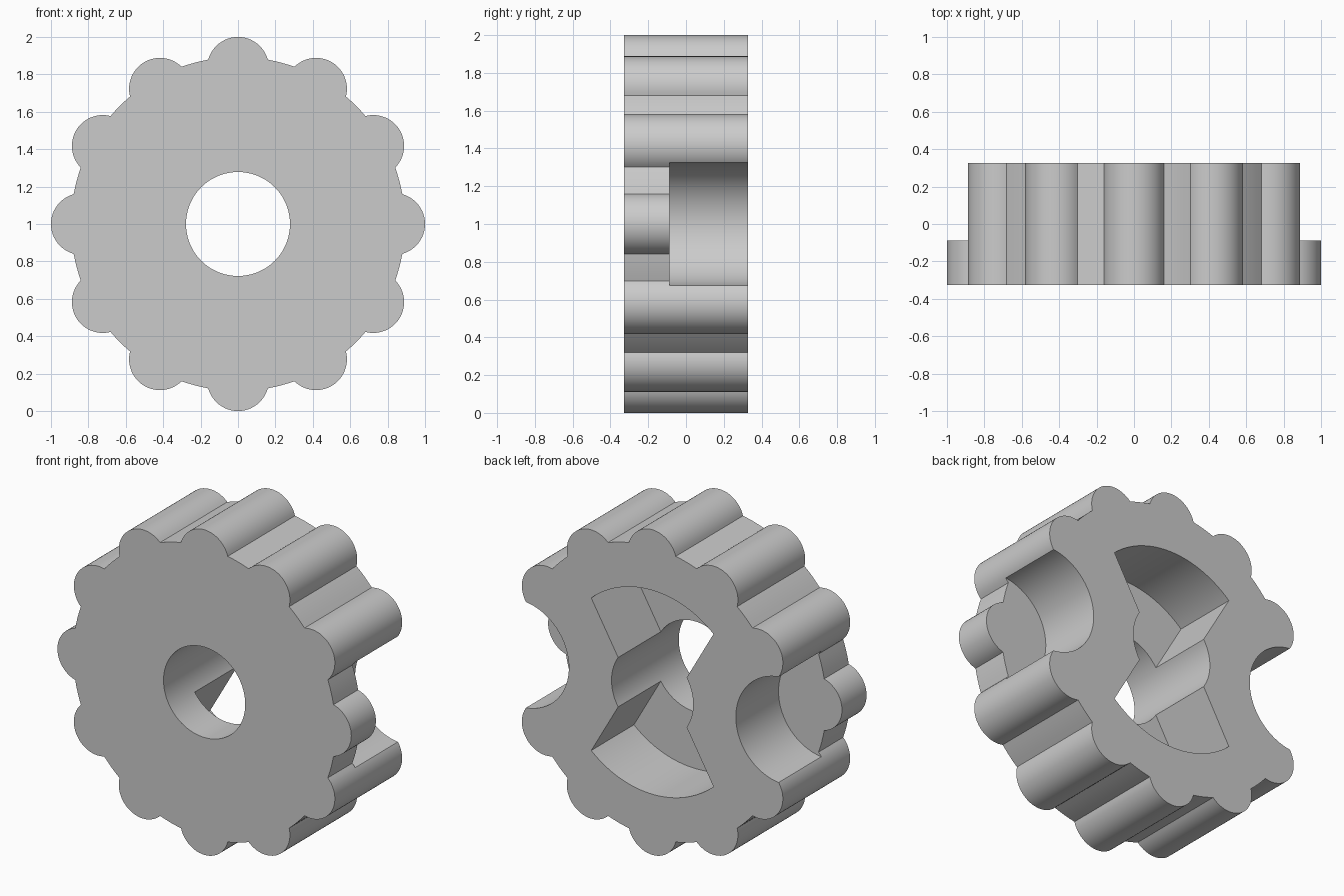
import bpy, bmesh
from math import pi, sin, cos, acos, atan2, sqrt

HALF = 0.327        # half of the knob's depth
FLOOR = -0.088      # depth of the pockets cut from the back
DISC, LOBE, LOBE_AT = 0.893, 0.165, 0.835
LOBES = 12
BORE = 0.278

if "Cube" in bpy.data.objects:
    bpy.data.objects.remove(bpy.data.objects["Cube"])

grey = bpy.data.materials.new("plain grey")
grey.use_nodes = True
colour = (0.6, 0.6, 0.6, 1)
grey.diffuse_color = colour
grey.node_tree.nodes["Principled BSDF"].inputs["Base Color"].default_value = colour


def arc(cx, cz, r, a0, a1, n):
    """Points on an arc, both ends included."""
    return [(cx + r * cos(a0 + (a1 - a0) * i / n),
             cz + r * sin(a0 + (a1 - a0) * i / n)) for i in range(n + 1)]


def prism(name, outline, y0, y1):
    """Extrude an x-z outline along y, centred at z = 1."""
    bm = bmesh.new()
    face = bm.faces.new([bm.verts.new((x, y0, z + 1)) for x, z in outline])
    side = bmesh.ops.extrude_face_region(bm, geom=[face])["geom"]
    moved = [v for v in side if isinstance(v, bmesh.types.BMVert)]
    bmesh.ops.translate(bm, verts=moved, vec=(0, y1 - y0, 0))
    bmesh.ops.recalc_face_normals(bm, faces=bm.faces)
    mesh = bpy.data.meshes.new(name)
    bm.to_mesh(mesh)
    bm.free()
    mesh.materials.append(grey)
    obj = bpy.data.objects.new(name, mesh)
    bpy.context.collection.objects.link(obj)
    return obj


# Scalloped outline: round lobes joined by short arcs of the disc
half = acos((LOBE_AT**2 + DISC**2 - LOBE**2) / (2 * LOBE_AT * DISC))
sweep = atan2(DISC * sin(half), DISC * cos(half) - LOBE_AT)
step = 2 * pi / LOBES
outline = []
for i in range(LOBES):
    a = i * step
    outline += arc(LOBE_AT * cos(a), LOBE_AT * sin(a), LOBE, a - sweep, a + sweep, 24)
    outline += arc(0, 0, DISC, a + half, a + step - half, 4)[1:-1]
knob = prism("knob_body", outline, -HALF, HALF)

# Centre bore, right through
cutters = [prism("bore_cutter", arc(0, 0, BORE, 0, 2 * pi, 96)[:-1], -1, 1)]

# Bow-tie pocket in the back: two fans meeting at a narrow waist
waist, radius = 0.145, 0.627
along = (-waist + sqrt(4 * radius**2 - 3 * waist**2)) / 2
corner = atan2(along * sin(pi / 3), waist + along / 2)
fan = arc(0, 0, radius, corner, pi - corner, 40)
bow = [(waist, 0)] + fan + [(-waist, 0)] + [(-x, -z) for x, z in fan]
cutters.append(prism("bow_tie_cutter", bow, FLOOR, 1))

# Round finger notches at both sides of the back
for side, x in (("left", 0.895), ("right", -0.895)):
    cutters.append(prism(side + "_notch_cutter",
                         arc(x, 0, 0.327, 0, 2 * pi, 96)[:-1], FLOOR, 1))

bpy.context.view_layer.objects.active = knob
for cutter in cutters:
    mod = knob.modifiers.new(cutter.name, "BOOLEAN")
    mod.operation, mod.solver, mod.object = "DIFFERENCE", "EXACT", cutter
    bpy.ops.object.modifier_apply(modifier=mod.name)
    bpy.data.objects.remove(cutter)

bpy.ops.object.select_all(action="DESELECT")
knob.select_set(True)
bpy.ops.object.shade_smooth_by_angle(angle=pi / 7)
